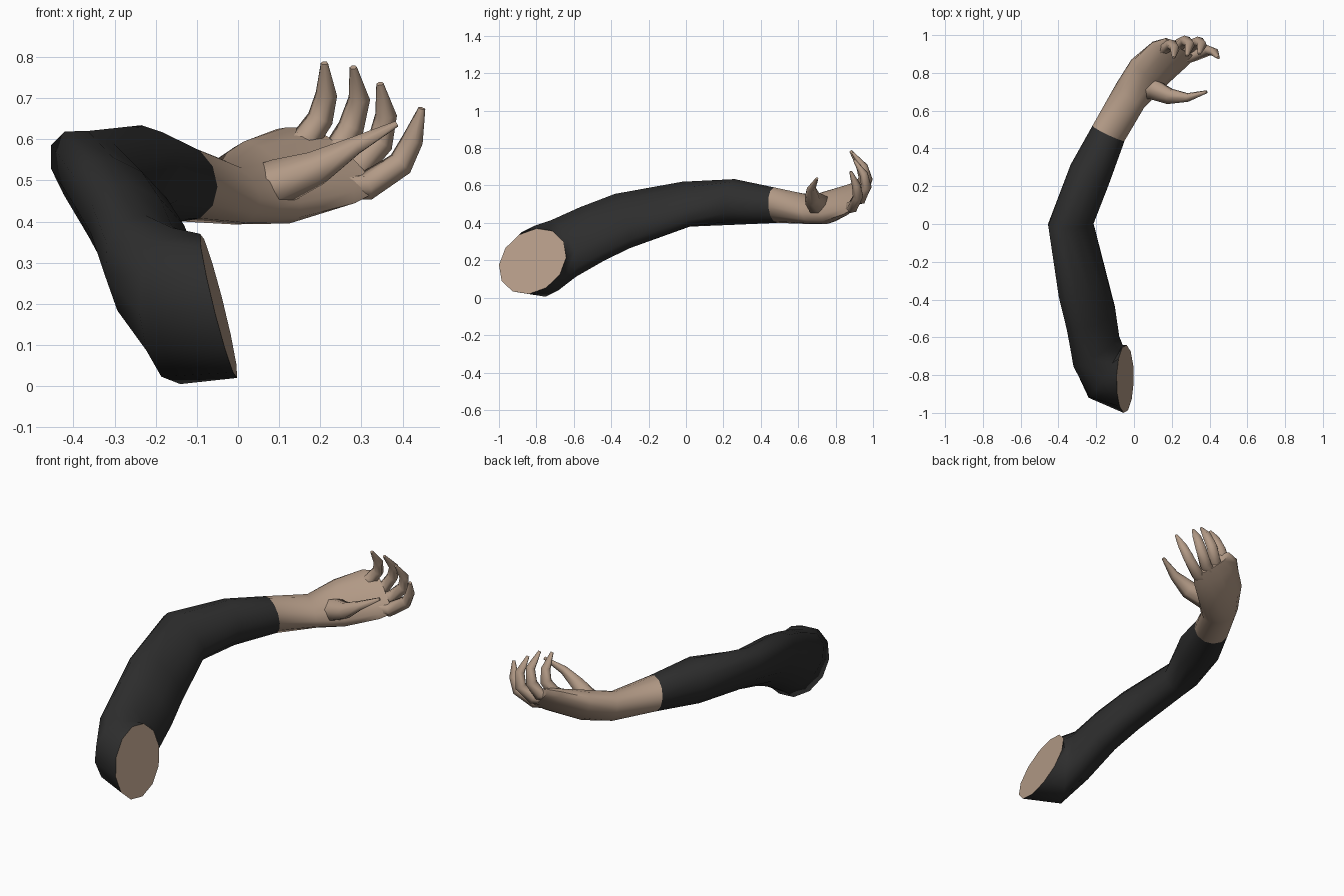
import bpy, bmesh, math
from mathutils import Vector as V


def material(name, rgb):
    m = bpy.data.materials.new(name)
    m.diffuse_color = (*rgb, 1)
    return m


SKIN = material("skin", (0.45, 0.325, 0.24))
CLOTH = material("black_cloth", (0.027, 0.027, 0.027))


def loft(name, rings, mats, sides=12, start_mat=0, angle=60):
    """Skin elliptical rings (centre, half-axis u, half-axis v) and cap both ends."""
    bm = bmesh.new()
    loops = []
    for c, u, v in rings:
        c, u, v = V(c), V(u), V(v)
        loops.append([bm.verts.new(c + u * math.cos(t) + v * math.sin(t))
                      for t in (2 * math.pi * k / sides for k in range(sides))])
    for a, b in zip(loops, loops[1:]):
        for k in range(sides):
            j = (k + 1) % sides
            bm.faces.new((a[k], a[j], b[j], b[k]))
    cap = bm.faces.new(loops[0])
    cap.material_index = start_mat
    bm.faces.new(loops[-1])
    bmesh.ops.recalc_face_normals(bm, faces=bm.faces)
    me = bpy.data.meshes.new(name)
    bm.to_mesh(me)
    bm.free()
    for m in mats:
        me.materials.append(m)
    me.shade_smooth()
    me.set_sharp_from_angle(angle=math.radians(angle))
    ob = bpy.data.objects.new(name, me)
    bpy.context.collection.objects.link(ob)
    return ob


def digit(name, pts, radii, palm, flat=0.85):
    """Tapered six-sided tube along a bent path, a little flattened."""
    pts = [V(p) for p in pts]
    rings = []
    for i, (p, r) in enumerate(zip(pts, radii)):
        t = (pts[min(i + 1, len(pts) - 1)] - pts[max(i - 1, 0)]).normalized()
        u = t.cross(V(palm)).normalized()
        rings.append((p, u * r, u.cross(t) * r * flat))
    return loft(name, rings, [SKIN], sides=6, angle=75)


# Sleeve: shoulder opening, upper arm, elbow, forearm, cuff
cuff = ((-0.135, 0.48, 0.495), (0.085, -0.04, -0.01), (0, -0.01, 0.095))
loft("sleeve", [
    ((-0.047, -0.82, 0.195), (0.008, 0.18, 0.02), (-0.045, 0.02, 0.175)),
    ((-0.15, -0.78, 0.195), (0.09, 0.14, 0.015), (-0.01, -0.03, 0.19)),
    ((-0.20, -0.67, 0.255), (0.122, 0.075, -0.01), (-0.025, -0.05, 0.16)),
    ((-0.228, -0.50, 0.342), (0.13, 0.04, -0.03), (-0.03, -0.05, 0.148)),
    ((-0.268, -0.34, 0.41), (0.13, 0.03, -0.03), (-0.035, -0.04, 0.145)),
    ((-0.335, 0, 0.50), (0.12, 0, -0.03), (-0.03, -0.02, 0.12)),
    ((-0.235, 0.26, 0.512), (0.10, -0.055, 0), (0, 0, 0.122)),
    cuff], [CLOTH, SKIN], start_mat=1)

# Wrist and palm
loft("palm", [
    cuff,
    ((-0.02, 0.68, 0.47), (0.068, -0.05, -0.05), (0.03, -0.04, 0.06)),
    ((0.07, 0.795, 0.495), (0.08, -0.065, -0.085), (0.028, -0.04, 0.052)),
    ((0.19, 0.90, 0.535), (0.095, -0.06, -0.09), (0.017, -0.026, 0.031)),
    ((0.25, 0.935, 0.55), (0.085, -0.048, -0.078), (0.012, -0.017, 0.02))], [SKIN])

# Curled fingers
fingers = {
    "index_finger": [(0.24, 0.86, 0.485), (0.31, 0.89, 0.485), (0.395, 0.92, 0.54), (0.425, 0.91, 0.60), (0.447, 0.88, 0.675)],
    "middle_finger": [(0.22, 0.90, 0.52), (0.29, 0.935, 0.53), (0.345, 0.965, 0.59), (0.36, 0.95, 0.66), (0.345, 0.90, 0.735)],
    "ring_finger": [(0.18, 0.91, 0.55), (0.24, 0.95, 0.57), (0.275, 0.97, 0.63), (0.295, 0.95, 0.70), (0.28, 0.89, 0.775)],
    "little_finger": [(0.12, 0.90, 0.57), (0.165, 0.935, 0.60), (0.20, 0.95, 0.65), (0.215, 0.93, 0.71), (0.21, 0.88, 0.785)],
}
for name, pts in fingers.items():
    digit(name, pts, (0.03, 0.036, 0.033, 0.027, 0.009), (-0.2, -1, 0.2))

# Thumb with its fleshy base
digit("thumb", [(0.01, 0.715, 0.475), (0.10, 0.715, 0.495), (0.19, 0.675, 0.53),
                (0.285, 0.67, 0.585), (0.385, 0.70, 0.637)],
      (0.055, 0.065, 0.048, 0.026, 0.009), (0.31, -0.59, 0.74))
